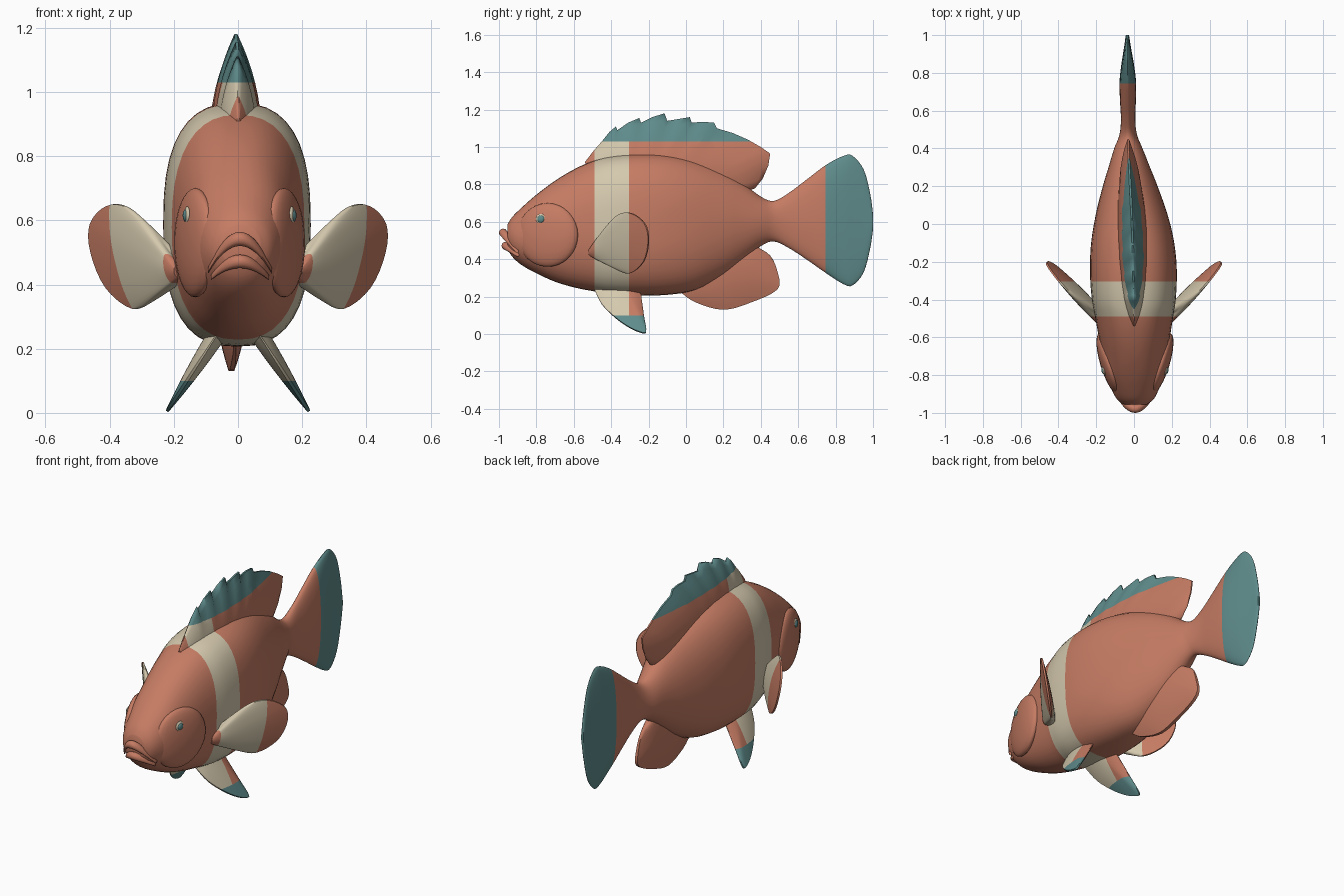
import bpy, bmesh, math
from mathutils import Vector, Matrix

if "Cube" in bpy.data.objects:
    bpy.data.objects.remove(bpy.data.objects["Cube"])


def material(name, rgb):
    m = bpy.data.materials.new(name)
    m.diffuse_color = (*rgb, 1)
    m.use_nodes = True
    m.node_tree.nodes["Principled BSDF"].inputs["Base Color"].default_value = m.diffuse_color
    return m


MATS = [material("salmon", (0.56, 0.20, 0.125)),
        material("cream", (0.66, 0.58, 0.42)),
        material("teal", (0.115, 0.26, 0.26))]


def lerp_table(table, t):
    for (a, va), (b, vb) in zip(table, table[1:]):
        if t <= b:
            k = max(0, (t - a) / (b - a))
            return va + (vb - va) * k
    return table[-1][1]


def midline(y):
    # the fish bends slightly sideways towards the tail
    return lerp_table([(-1, 0.008), (-0.2, -0.004), (0, -0.01), (0.4, -0.03), (1, -0.035)], y)


def spline(pts, steps):
    # Catmull-Rom resampling of tuples of any length
    out = []
    for i in range(len(pts) - 1):
        p0, p1, p2, p3 = (pts[min(max(i + k, 0), len(pts) - 1)] for k in (-1, 0, 1, 2))
        for s in range(steps):
            t = s / steps
            out.append(tuple(0.5 * (2 * b + (c - a) * t + (2 * a - 5 * b + 4 * c - d) * t * t
                                    + (3 * b - a - 3 * c + d) * t ** 3)
                             for a, b, c, d in zip(p0, p1, p2, p3)))
    return out + [tuple(pts[-1])]


def finish(name, bm, angle=50, fixed=None):
    # cut the colour borders into the mesh, then colour faces by position
    if fixed is None:
        for axis, pos in ((1, -0.49), (1, -0.305), (1, 0.745), (2, 1.03), (2, 0.1)):
            n, c = Vector((0, 0, 0)), Vector((0, 0, 0))
            n[axis], c[axis] = 1, pos
            bmesh.ops.bisect_plane(bm, geom=bm.verts[:] + bm.edges[:] + bm.faces[:],
                                   plane_co=c, plane_no=n)
    bmesh.ops.recalc_face_normals(bm, faces=bm.faces[:])
    for f in bm.faces:
        f.smooth = True
        c = f.calc_center_median()
        if fixed is not None:
            f.material_index = fixed
        elif c.z > 1.03 or c.z < 0.1 or c.y > 0.745:
            f.material_index = 2
        elif -0.49 < c.y < -0.305:
            f.material_index = 1
    me = bpy.data.meshes.new(name)
    bm.to_mesh(me)
    bm.free()
    for m in MATS:
        me.materials.append(m)
    me.set_sharp_from_angle(angle=math.radians(angle))
    ob = bpy.data.objects.new(name, me)
    bpy.context.collection.objects.link(ob)
    return ob


def loft(name, rings, angle=50):
    bm = bmesh.new()
    vs = [[bm.verts.new(p) for p in r] for r in rings]
    n = len(vs[0])
    for a, b in zip(vs, vs[1:]):
        for i in range(n):
            j = (i + 1) % n
            bm.faces.new((a[i], a[j], b[j], b[i]))
    bm.faces.new(vs[0])
    bm.faces.new(vs[-1])
    return finish(name, bm, angle)


def fractions(pts):
    d = [0]
    for a, b in zip(pts, pts[1:]):
        d.append(d[-1] + math.dist(a, b))
    return [x / d[-1] for x in d]


def fin(name, base, tip, thick, place, normal, edge=0.005, rows=8):
    # sheet ruled from a root line to an outline (y, z), thick at the root
    normal = Vector(normal).normalized()
    table_u = fractions(base)
    by = list(zip(table_u, [p[0] for p in base]))
    bz = list(zip(table_u, [p[1] for p in base]))
    rings = []
    for u, (ty, tz) in zip(fractions(tip), tip):
        prof = max(0.12, math.sin(math.pi * min(max(u, 0), 1)) ** 0.5)
        y0, z0 = lerp_table(by, u), lerp_table(bz, u)
        side = []
        for k in range(rows + 1):
            v = k / rows
            p = place(y0 + (ty - y0) * v, z0 + (tz - z0) * v)
            side.append((p, normal * (thick * prof * (1 - v * v) + edge * max(prof, 0.4))))
        rings.append([p + w for p, w in side] + [p - w for p, w in reversed(side)])
    return loft(name, rings, 60)


def blob(name, loc, scale, rot=0, mat=None):
    bm = bmesh.new()
    bmesh.ops.create_uvsphere(bm, u_segments=24, v_segments=16, radius=1)
    bm.transform(Matrix.Translation(loc) @ Matrix.Rotation(rot, 4, 'Z') @ Matrix.Diagonal((*scale, 1)))
    return finish(name, bm, 60, mat)


# body and tail: y, bottom, top, half width, squareness
SECTIONS = [(-0.955, .46, .585, .06, 2), (-0.93, .415, .625, .095, 2), (-0.88, .37, .675, .123, 2.1),
            (-0.8, .325, .745, .15, 2.2), (-0.7, .28, .82, .17, 2.2), (-0.6, .25, .88, .188, 2.3),
            (-0.5, .23, .925, .205, 2.4), (-0.4, .215, .95, .222, 2.6), (-0.25, .207, .965, .23, 2.6),
            (-0.1, .21, .96, .22, 2.5), (0.05, .235, .93, .19, 2.3), (0.2, .31, .87, .145, 2.1),
            (0.3, .385, .81, .11, 2), (0.4, .47, .735, .075, 2), (0.47, .495, .712, .047, 2),
            (0.55, .46, .755, .038, 2), (0.65, .395, .83, .042, 2), (0.75, .325, .905, .044, 2),
            (0.84, .268, .952, .034, 2), (0.89, .26, .953, .026, 2), (0.95, .33, .88, .016, 2),
            (0.985, .46, .75, .011, 2), (1.0, .56, .64, .008, 2)]
rings = []
for y, zb, zt, w, n in spline(SECTIONS, 4):
    ring = []
    for i in range(40):
        a = 2 * math.pi * i / 40
        c, s = math.cos(a), math.sin(a)
        ring.append((midline(y) + w * math.copysign(abs(c) ** (2 / n), c), y,
                     (zb + zt) / 2 + (zt - zb) / 2 * math.copysign(abs(s) ** (2 / n), s)))
    rings.append(ring)
loft("body", rings)

# lips: arched, tapered tubes around the mouth
for name, hw, y0, dy, z0, dz, r in (("upper_lip", .10, -.978, .075, .542, .10, .022),
                                    ("lower_lip", .09, -.965, .065, .472, .05, .021)):
    rings = []
    for i in range(17):
        t = i / 8 - 1
        rr = r * (1 - 0.6 * t * t)
        rings.append([(.006 + hw * t, y0 + dy * t * t + rr * math.cos(a), z0 - dz * t * t + rr * math.sin(a))
                      for a in (2 * math.pi * k / 12 for k in range(12))])
    loft(name, rings)


def centre(y, z):
    return Vector((midline(y), y, z))


# dorsal fin with saw-toothed spines
fin("dorsal_fin",
    [(-.53, .88), (-.3, .88), (0, .86), (.2, .79), (.29, .74)],
    [(-.54, .92), (-.49, .985), (-.45, 1.03), (-.41, 1.08), (-.375, 1.11), (-.367, 1.09), (-.31, 1.13),
     (-.25, 1.155), (-.24, 1.13), (-.18, 1.16), (-.115, 1.18), (-.10, 1.14), (-.04, 1.15), (.02, 1.16),
     (.03, 1.13), (.09, 1.135), (.15, 1.13), (.165, 1.10), (.25, 1.075), (.33, 1.04), (.40, 1.0),
     (.45, .965), (.44, .9), (.41, .83), (.37, .78), (.3, .752)],
    .075, centre, (1, 0, 0))

# anal fin
fin("anal_fin", [(0, .28), (.2, .37), (.36, .5)],
    spline([(-.03, .225), (.05, .17), (.2, .13), (.35, .17), (.49, .24), (.49, .33), (.45, .42), (.37, .47)], 4),
    .04, centre, (1, 0, 0), .009)

PECTORAL = spline([(-.485, .48), (-.43, .57), (-.36, .64), (-.29, .645), (-.22, .59), (-.2, .5),
                   (-.225, .39), (-.3, .325), (-.38, .35), (-.485, .405)], 4)
PELVIC = spline([(-.49, .24), (-.45, .16), (-.38, .09), (-.31, .04), (-.25, .012), (-.213, .012),
                 (-.225, .1), (-.24, .21)], 4)

# paired parts
for s, label in ((1, "right"), (-1, "left")):
    fin(label + "_pectoral_fin", [(-.5, .47), (-.5, .415)], PECTORAL, .03,
        lambda y, z: Vector((s * (.2 + .9 * (y + .48) + .22 * (z - .48)), y, z)), (s, -.9, -.2))
    fin(label + "_pelvic_fin", [(-.46, .28), (-.28, .28)], PELVIC, .024,
        lambda y, z: Vector((s * (.075 + .65 * (.23 - z)), y, z)), (s * .84, 0, .55))
    blob(label + "_gill_cover", (s * .138 + .005, -.74, .53), (.045, .17, .17), -s * .3)
    blob(label + "_eye_ring", (s * .163 + .005, -.775, .615), (.009, .028, .028), -s * .15, 1)
    blob(label + "_eye", (s * .168 + .005, -.776, .615), (.009, .019, .019), -s * .15, 2)
